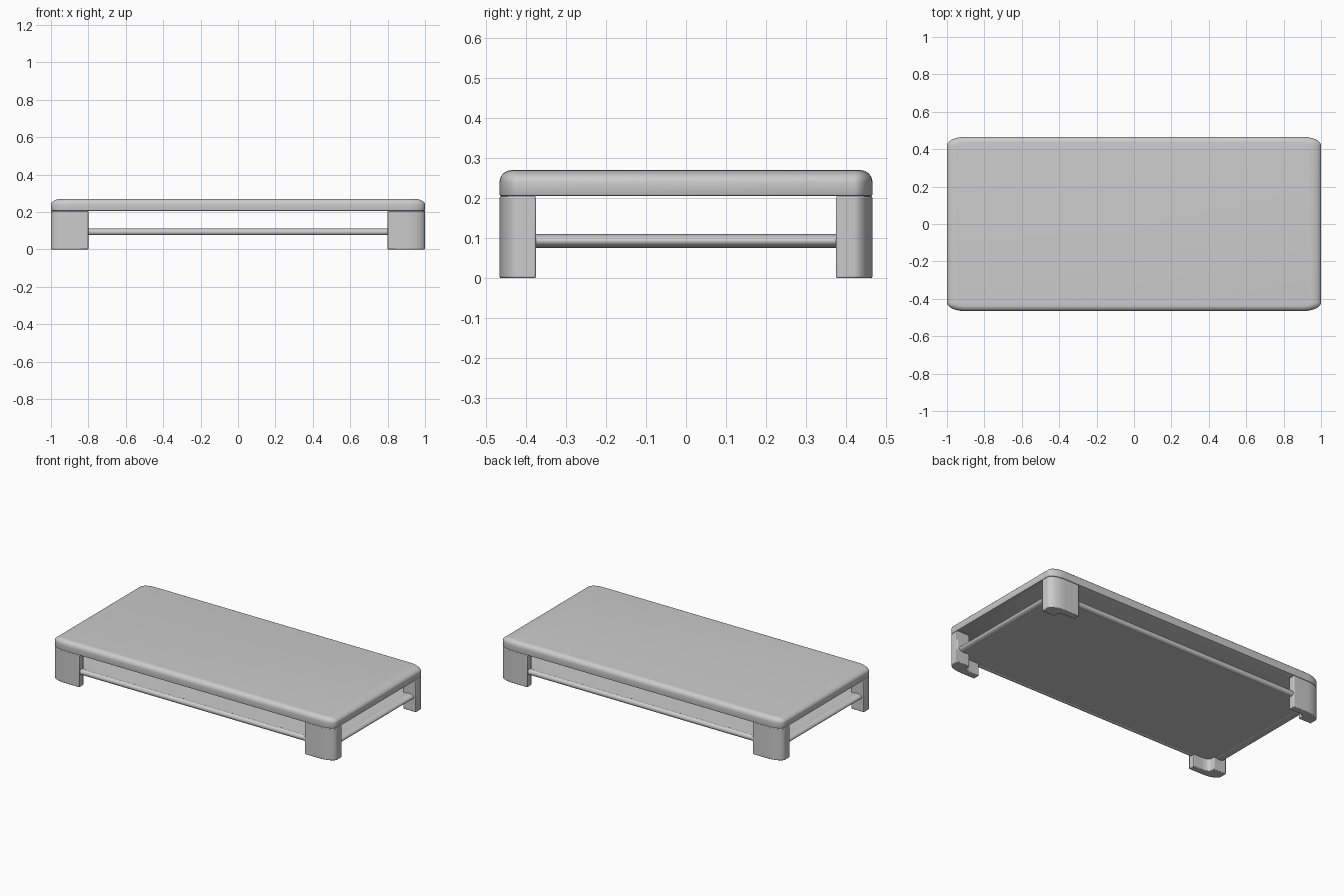
import bpy, bmesh, math

if "Cube" in bpy.data.objects:
    bpy.data.objects.remove(bpy.data.objects["Cube"])

grey = bpy.data.materials.new("plain grey")
grey.diffuse_color = (0.6, 0.6, 0.6, 1)
grey.use_nodes = True
grey.node_tree.nodes["Principled BSDF"].inputs["Base Color"].default_value = grey.diffuse_color


def finish(name, bm, angle=35):
    bmesh.ops.recalc_face_normals(bm, faces=bm.faces)
    me = bpy.data.meshes.new(name)
    bm.to_mesh(me)
    bm.free()
    ob = bpy.data.objects.new(name, me)
    bpy.context.collection.objects.link(ob)
    me.materials.append(grey)
    bpy.ops.object.select_all(action='DESELECT')
    ob.select_set(True)
    bpy.context.view_layer.objects.active = ob
    bpy.ops.object.shade_smooth_by_angle(angle=math.radians(angle))
    return ob


def arc(cx, cy, rx, ry, a0, a1, n=10):
    return [(cx + rx * math.cos(math.radians(a0 + (a1 - a0) * i / n)),
             cy + ry * math.sin(math.radians(a0 + (a1 - a0) * i / n))) for i in range(n + 1)]


def rounded_rect(hx, hy, rx, ry):
    pts = []
    for k, (sx, sy) in enumerate([(1, 1), (-1, 1), (-1, -1), (1, -1)]):
        pts += arc(sx * (hx - rx), sy * (hy - ry), rx, ry, 90 * k, 90 * k + 90)
    return pts


def loft(name, rings):
    """Skin a stack of (outline, z) rings and cap both ends."""
    bm = bmesh.new()
    loops = [[bm.verts.new((x, y, z)) for x, y in pts] for pts, z in rings]
    n = len(loops[0])
    for a, b in zip(loops, loops[1:]):
        for i in range(n):
            bm.faces.new((a[i], a[(i + 1) % n], b[(i + 1) % n], b[i]))
    bm.faces.new(loops[0][::-1])
    bm.faces.new(loops[-1])
    return finish(name, bm)


def slab_ring(inset, z):
    # insets are twice as wide along x, like the stretched corners
    return rounded_rect(1 - 2 * inset, 0.466 - inset, 0.1 - 2 * inset, 0.046 - inset), z


# table top with a rounded upper edge and a small lower one
rings = [slab_ring(0.004, 0.205), slab_ring(0.001, 0.2065), slab_ring(0, 0.210)]
for i in range(9):
    t = math.radians(90 * i / 8)
    rings.append(slab_ring(0.03 * (1 - math.cos(t)), 0.24 + 0.03 * math.sin(t)))
loft("table_top", rings)

# shelf panel held between the rails
shelf = rounded_rect(0.95, 0.443, 0.05, 0.023)
loft("shelf", [(shelf, 0.079), (shelf, 0.106)])

# L-shaped corner legs, mirrored to all four corners
outline = (arc(0.9, 0.42, 0.1, 0.046, 0, 90) + [(0.8, 0.466), (0.8, 0.423)]
           + arc(0.86, 0.401, 0.05, 0.022, 90, 0) + [(0.91, 0.375), (1.0, 0.375)])
legs = loft("corner_legs", [(outline, 0.0), (outline, 0.205)])
bevel = legs.modifiers.new("soft edges", 'BEVEL')
bevel.width = 0.004
bevel.segments = 2
bevel.limit_method = 'ANGLE'
bevel.angle_limit = math.radians(40)
mirror = legs.modifiers.new("four corners", 'MIRROR')
mirror.use_axis = (True, True, False)


# rails joining the legs
def rail(name, along_x, pos, half, r_side):
    bm = bmesh.new()
    n = 24
    ends = []
    for e in (-half, half):
        ring = []
        for i in range(n):
            a = 2 * math.pi * i / n
            s, z = pos + r_side * math.cos(a), 0.093 + 0.0175 * math.sin(a)
            ring.append(bm.verts.new((e, s, z) if along_x else (s, e, z)))
        ends.append(ring)
    for i in range(n):
        j = (i + 1) % n
        bm.faces.new((ends[0][i], ends[0][j], ends[1][j], ends[1][i]))
    for ring in ends:
        bm.faces.new(ring)
    finish(name, bm)


rail("front_rail", True, -0.443, 0.82, 0.0175)
rail("back_rail", True, 0.443, 0.82, 0.0175)
rail("left_rail", False, -0.95, 0.385, 0.035)
rail("right_rail", False, 0.95, 0.385, 0.035)
